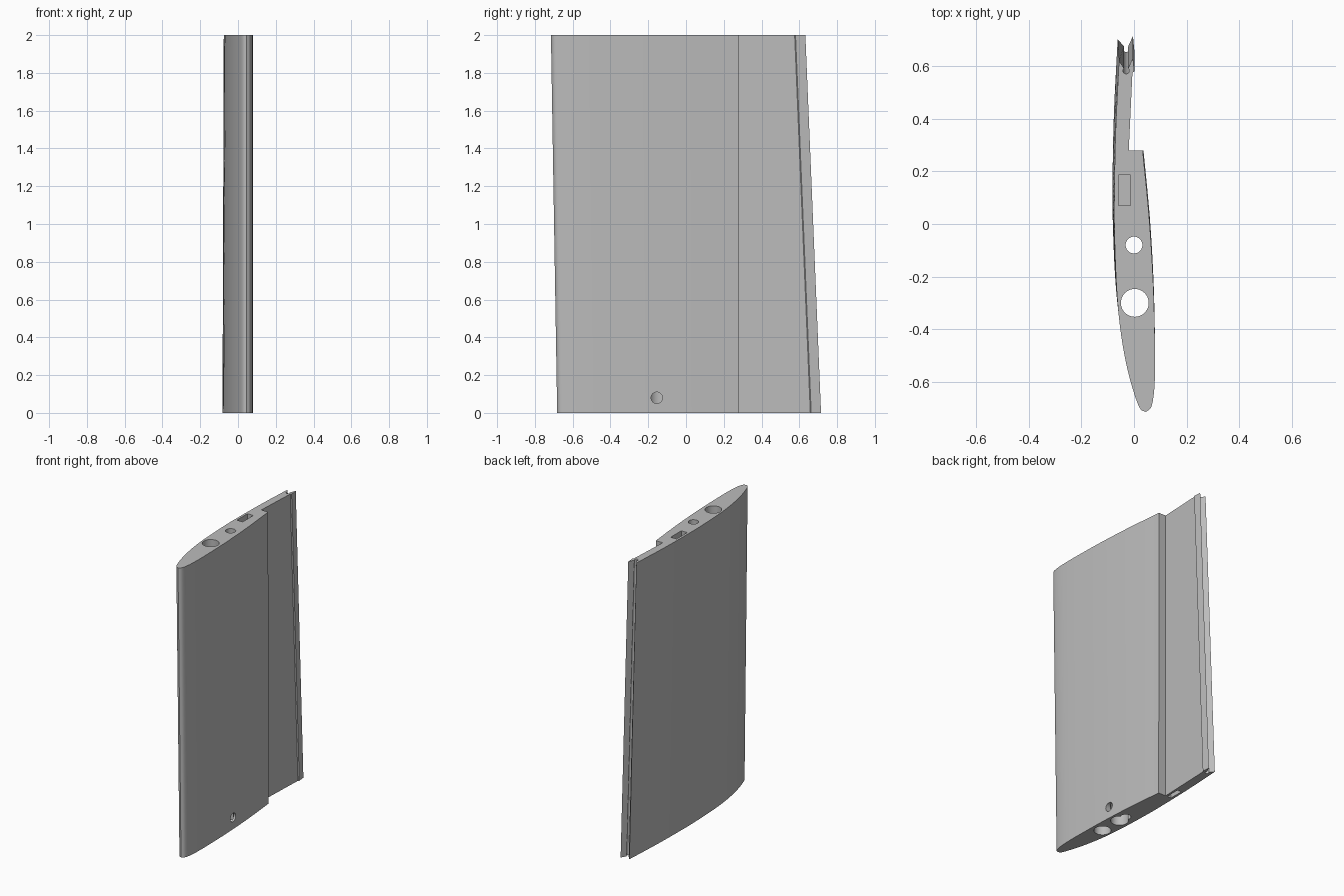
import bpy, bmesh, math
from mathutils import Vector

if "Cube" in bpy.data.objects:
    bpy.data.objects.remove(bpy.data.objects["Cube"])

grey = bpy.data.materials.new("plain grey")
grey.diffuse_color = (0.5, 0.5, 0.5, 1)
grey.use_nodes = True
grey.node_tree.nodes["Principled BSDF"].inputs["Base Color"].default_value = grey.diffuse_color

# Airfoil section at the tip: points (x, y) from the nose towards the tail
NOSE = (0.045, -0.715)
RIGHT = [NOSE, (0.066, -0.695), (0.077, -0.63), (0.080, -0.54), (0.079, -0.42),
         (0.073, -0.22), (0.058, 0.02), (0.033, 0.28)]
LEFT = [NOSE, (0.022, -0.70), (-0.004, -0.63), (-0.030, -0.53), (-0.052, -0.40),
        (-0.066, -0.25), (-0.074, -0.05), (-0.075, 0.10), (-0.070, 0.35), (-0.057, 0.62)]


def spline(pts, steps=5):
    """Smooth curve through the points."""
    p = [Vector(q) for q in pts]
    p = [2 * p[0] - p[1]] + p + [2 * p[-1] - p[-2]]
    out = []
    for a, b, c, d in zip(p, p[1:], p[2:], p[3:]):
        for i in range(steps):
            t = i / steps
            out.append(0.5 * (2 * b + (c - a) * t + (2 * a - 5 * b + 4 * c - d) * t ** 2
                              + (3 * b - a - 3 * c + d) * t ** 3))
    return out + [p[-2]]


def remap(v, a0, a1, b0, b1):
    return b0 + (v - a0) / (a1 - a0) * (b1 - b0)


def section(root):
    """Closed outline of the wing at the root or the tip."""
    nose = -0.682 if root else -0.715
    shift = 0.083 if root else 0.0
    right = [(x + (0.003 * max(0, y + 0.4) / 0.68 if root else 0),
              remap(y, -0.715, 0.28, nose, 0.28)) for x, y in spline(RIGHT)]
    left = [(x * (1.09 if root and x < 0 else 1),
             remap(y, -0.715, 0.62, nose, 0.62 + shift)) for x, y in spline(LEFT)]
    # stepped web, notched tail and round hinge groove
    tail = [(-0.020, 0.28), (-0.006, 0.575 + shift), (0.001, 0.58 + shift),
            (-0.004, 0.632 + shift)]
    for i in range(13):
        a = math.radians(50 - i * 280 / 12)
        tail.append((-0.030 + 0.012 * math.cos(a), 0.583 + shift + 0.012 * math.sin(a)))
    return right + tail + left[:0:-1]


# Wing body lofted from root to tip
bm = bmesh.new()
rings = [[bm.verts.new((x, y, z)) for x, y in section(z == 0)] for z in (0, 2)]
n = len(rings[0])
for i in range(n):
    j = (i + 1) % n
    bm.faces.new((rings[0][i], rings[0][j], rings[1][j], rings[1][i]))
bm.faces.new(rings[0][::-1])
bm.faces.new(rings[1])
bmesh.ops.recalc_face_normals(bm, faces=bm.faces)
mesh = bpy.data.meshes.new("wing_panel")
bm.to_mesh(mesh)
bm.free()
mesh.materials.append(grey)
wing = bpy.data.objects.new("wing_panel", mesh)
bpy.context.collection.objects.link(wing)


def cut(cutter):
    cutter.hide_render = True
    bpy.context.view_layer.objects.active = wing
    mod = wing.modifiers.new("cut", 'BOOLEAN')
    mod.operation = 'DIFFERENCE'
    mod.solver = 'EXACT'
    mod.object = cutter
    bpy.ops.object.modifier_apply(modifier=mod.name)
    bpy.data.objects.remove(cutter)


def drill(loc, r, depth, rot=(0, 0, 0)):
    bpy.ops.mesh.primitive_cylinder_add(vertices=40, radius=r, depth=depth,
                                        location=loc, rotation=rot)
    bpy.context.object.data.materials.append(grey)
    cut(bpy.context.object)


def slot(loc, size):
    bpy.ops.mesh.primitive_cube_add(size=1, location=loc)
    bpy.context.object.scale = size
    bpy.context.object.data.materials.append(grey)
    bpy.context.view_layer.update()
    cut(bpy.context.object)


# Spar tubes through the span
drill((0.003, -0.30, 1), 0.053, 2.4)
drill((0.0, -0.08, 1), 0.032, 2.4)
# Root socket and its screw hole in the side
drill((0.0, -0.14, 0), 0.055, 0.28)
drill((0.06, -0.155, 0.08), 0.03, 0.12, (0, math.pi / 2, 0))
# Cable slots in the tip and the root
slot((-0.036, 0.128, 2), (0.045, 0.115, 0.6))
slot((-0.048, 0.33, 0), (0.03, 0.10, 0.5))

# Smooth skin with crisp edges
bpy.ops.object.select_all(action='DESELECT')
wing.select_set(True)
bpy.context.view_layer.objects.active = wing
bpy.ops.object.shade_smooth_by_angle(angle=math.radians(30))
